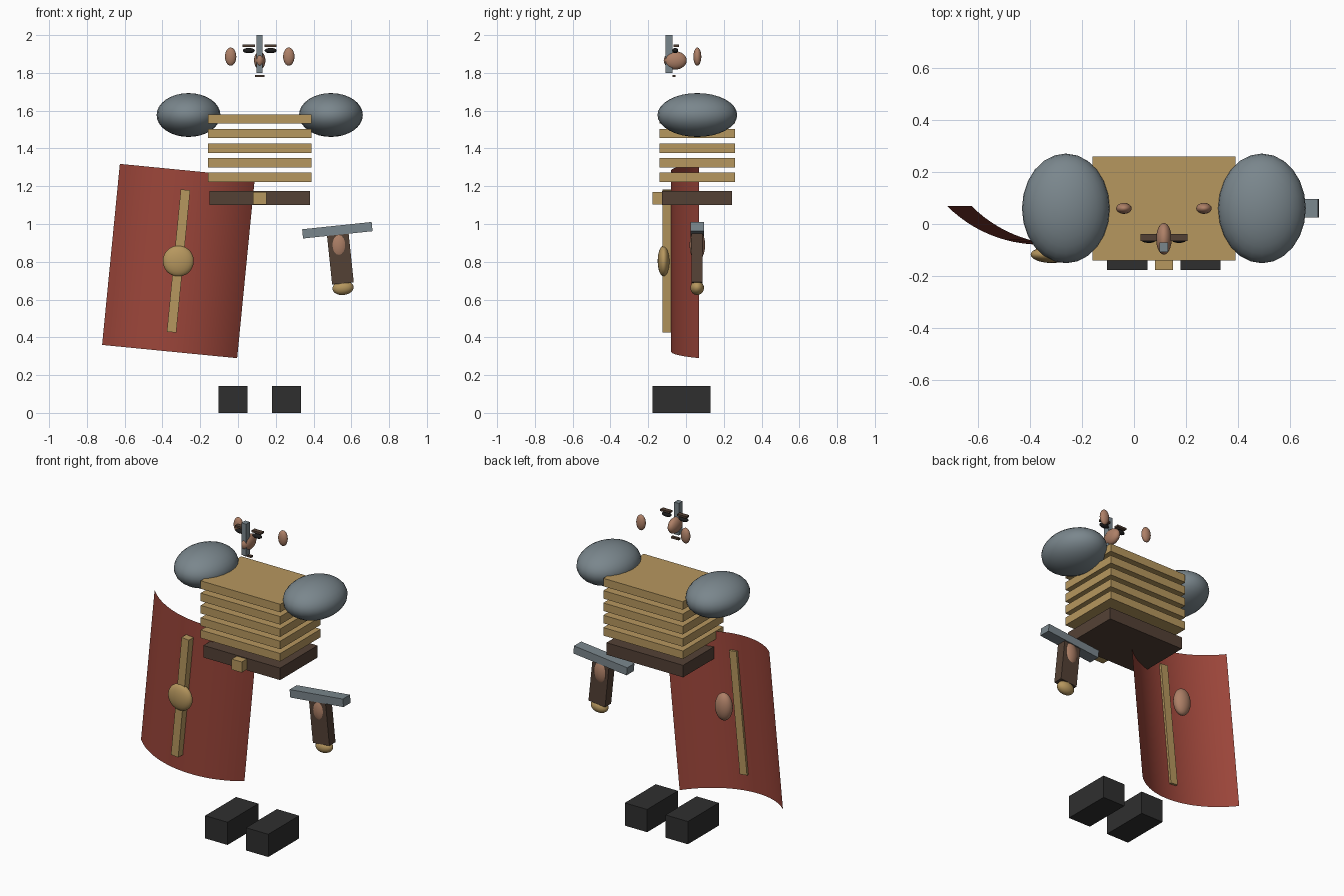
import bpy, bmesh, math
from mathutils import Matrix

if "Cube" in bpy.data.objects:
    bpy.data.objects.remove(bpy.data.objects["Cube"])

CX, CY = 0.115, 0.06          # body axis


def material(name, rgb):
    m = bpy.data.materials.new(name)
    m.diffuse_color = (*rgb, 1)
    m.use_nodes = True
    m.node_tree.nodes["Principled BSDF"].inputs["Base Color"].default_value = m.diffuse_color
    return m


BRASS = material("brass", (0.47, 0.31, 0.113))
RED = material("shield_red", (0.33, 0.060, 0.042))
STEEL = material("steel", (0.195, 0.24, 0.265))
SKIN = material("skin", (0.42, 0.215, 0.135))
LEATHER = material("dark_leather", (0.088, 0.053, 0.036))
BOOT = material("boot_black", (0.028, 0.028, 0.028))
EYE = material("eye_black", (0.012, 0.012, 0.012))


def finish(name, bm, mat, loc, tilt=0, smooth=False):
    me = bpy.data.meshes.new(name)
    bm.to_mesh(me)
    bm.free()
    me.materials.append(mat)
    for p in me.polygons:
        p.use_smooth = smooth
    ob = bpy.data.objects.new(name, me)
    ob.location = loc
    ob.rotation_euler = (0, math.radians(tilt), 0)
    bpy.context.collection.objects.link(ob)
    return ob


def box(name, mat, loc, size, tilt=0):
    bm = bmesh.new()
    bmesh.ops.create_cube(bm, size=1, matrix=Matrix.Diagonal((*size, 1)))
    return finish(name, bm, mat, loc, tilt)


def ball(name, mat, loc, radii, tilt=0):
    bm = bmesh.new()
    bmesh.ops.create_uvsphere(bm, u_segments=24, v_segments=16, radius=1,
                              matrix=Matrix.Diagonal((*radii, 1)))
    return finish(name, bm, mat, loc, tilt, smooth=True)


# Banded torso armour
for i in range(5):
    box(f"armour_band_{i + 1}", BRASS, (CX, CY, 1.248 + i * 0.077), (0.55, 0.40, 0.05))

# Belt and buckle
box("belt", LEATHER, (CX, CY - 0.002, 1.137), (0.53, 0.37, 0.075))
box("belt_buckle", BRASS, (CX, -0.147, 1.137), (0.07, 0.06, 0.066))

# Paired parts, mirrored about the body axis
for s, side in ((-1, "left"), (1, "right")):
    ball(f"{side}_shoulder_guard", STEEL, (CX + s * 0.377, CY, 1.577), (0.169, 0.211, 0.116))
    ball(f"{side}_hand", SKIN, (CX + s * 0.419, CY, 0.889), (0.055, 0.041, 0.085))
    ball(f"{side}_ear", SKIN, (CX + s * 0.154, CY, 1.886), (0.030, 0.021, 0.048))
    ball(f"{side}_eye", EYE, (CX + s * 0.058, -0.057, 1.918), (0.032, 0.016, 0.014))
    box(f"{side}_eyebrow", LEATHER, (CX + s * 0.058, -0.052, 1.943), (0.064, 0.028, 0.012))
    box(f"{side}_boot", BOOT, (CX + s * 0.141, -0.024, 0.071), (0.154, 0.305, 0.142))

# Face
ball("nose", SKIN, (CX, -0.057, 1.866), (0.030, 0.061, 0.048))
box("mouth", LEATHER, (CX, -0.063, 1.783), (0.052, 0.016, 0.012))
box("helmet_nose_guard", STEEL, (CX, -0.089, 1.90), (0.032, 0.037, 0.20))

# Short sword: cross guard, scabbard-like grip and pommel
box("sword_cross_guard", STEEL, (0.526, CY, 0.967), (0.37, 0.071, 0.049), -6)
box("sword_grip", LEATHER, (0.542, CY - 0.002, 0.815), (0.115, 0.06, 0.26), -6)
ball("sword_pommel", BRASS, (0.556, CY - 0.001, 0.662), (0.056, 0.036, 0.038), -6)

# Curved shield: open arc sheet, bulging to the front
TILT, R, HALF, H = 5.6, 0.508, math.radians(45), 0.963
SX, SZ = -0.315, 0.804
bm = bmesh.new()
N = 24
rows = []
for i in range(N + 1):
    a = -HALF + 2 * HALF * i / N
    x, y = R * math.sin(a), R * (1 - math.cos(a))
    rows.append((bm.verts.new((x, y, -H / 2)), bm.verts.new((x, y, H / 2))))
for (b0, t0), (b1, t1) in zip(rows, rows[1:]):
    bm.faces.new((b0, b1, t1, t0))
finish("shield", bm, RED, (SX, -0.079, SZ), TILT, smooth=True)

# Shield spine and boss
box("shield_spine", BRASS, (SX, -0.094, SZ), (0.05, 0.06, 0.757), TILT)
ball("shield_boss", BRASS, (SX - 0.001, -0.118, SZ), (0.082, 0.032, 0.082), TILT)
